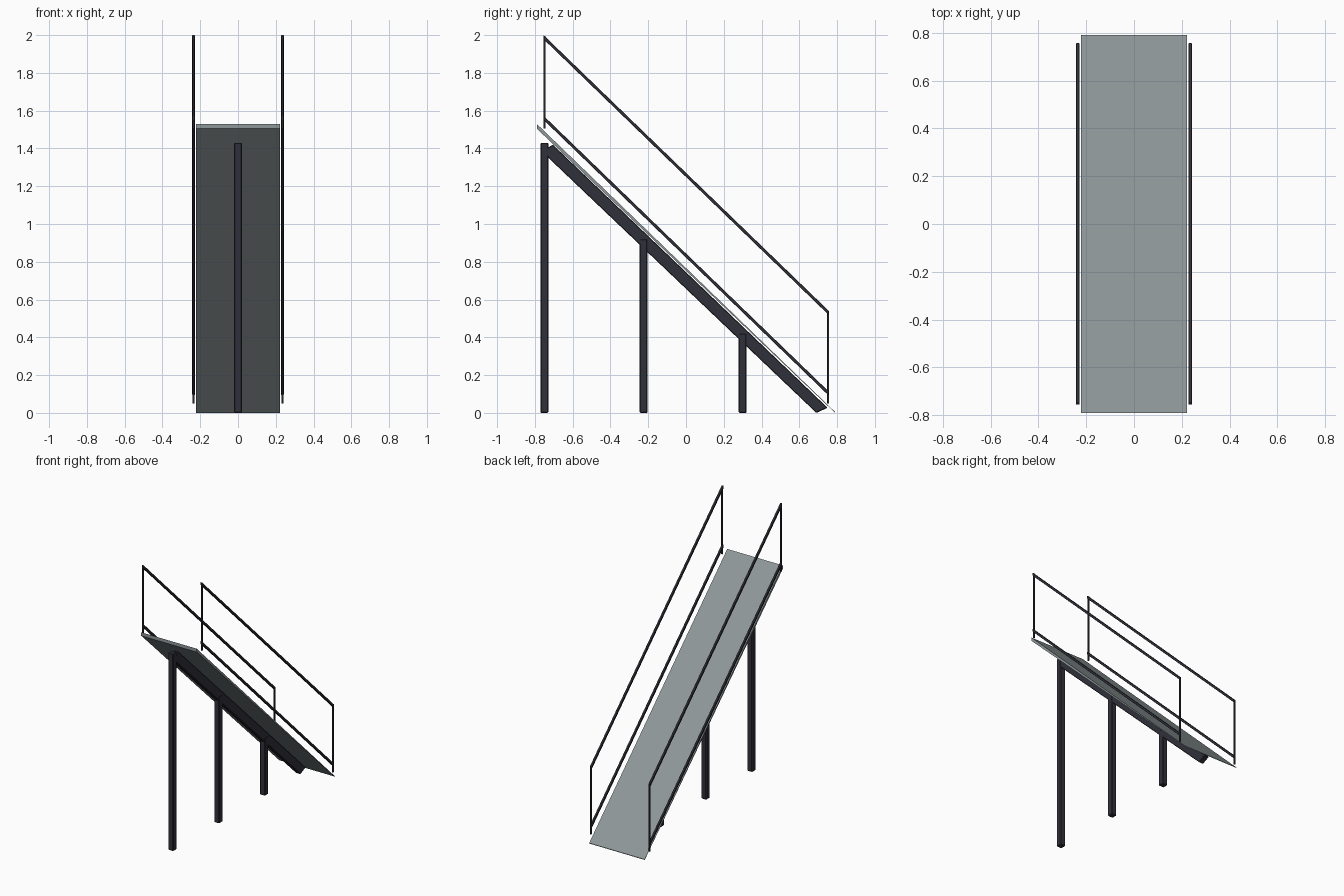
import bpy
import bmesh
from mathutils import Vector

cube = bpy.data.objects.get("Cube")
if cube:
    bpy.data.objects.remove(cube, do_unlink=True)


def material(name, rgb):
    mat = bpy.data.materials.new(name)
    mat.use_nodes = True
    mat.diffuse_color = (*rgb, 1)
    mat.node_tree.nodes["Principled BSDF"].inputs["Base Color"].default_value = (*rgb, 1)
    return mat


slab_grey = material("slab grey", (0.27, 0.31, 0.32))
dark_steel = material("dark steel", (0.03, 0.03, 0.042))


def extrude_profile(name, profile, x, width, mat, bevel=0):
    """Extrude a (y, z) outline along x, centred on the given x."""
    bm = bmesh.new()
    face = bm.faces.new([bm.verts.new((x - width / 2, y, z)) for y, z in profile])
    extruded = bmesh.ops.extrude_face_region(bm, geom=[face])["geom"]
    verts = [v for v in extruded if isinstance(v, bmesh.types.BMVert)]
    bmesh.ops.translate(bm, verts=verts, vec=Vector((width, 0, 0)))
    bmesh.ops.recalc_face_normals(bm, faces=bm.faces)
    mesh = bpy.data.meshes.new(name)
    bm.to_mesh(mesh)
    bm.free()
    mesh.materials.append(mat)
    obj = bpy.data.objects.new(name, mesh)
    bpy.context.collection.objects.link(obj)
    if bevel:
        mod = obj.modifiers.new("Chamfer", "BEVEL")
        mod.width = bevel
        mod.segments = 1
    return obj


def upright(name, y, bottom, top, x, size, bevel):
    h = size / 2
    outline = [(y - h, bottom), (y + h, bottom), (y + h, top), (y - h, top)]
    extrude_profile(name, outline, x, size, dark_steel, bevel)


# Sloping slab, tapering towards the ground
extrude_profile("ramp_slab", [(-0.79, 1.505), (0.79, 0), (0.79, 0.004), (-0.79, 1.53)],
                0, 0.445, slab_grey)

# Central beam under the slab
extrude_profile("support_beam", [(-0.765, 1.385), (0.69, 0), (0.75, 0.027), (-0.705, 1.42)],
                0, 0.038, dark_steel, 0.004)

# Support posts
for label, y, top in (("tall", -0.75, 1.43), ("middle", -0.224, 0.92), ("short", 0.3, 0.42)):
    upright(label + "_post", y, 0, top, 0, 0.042, 0.005)

# Handrails on both sides
RAIL_Y, DROP, HALF = 0.755, 1.46, 0.011
for side, x in (("left", 0.235), ("right", -0.235)):
    for label, z in (("upper", 1.99), ("lower", 1.563)):
        low = z - DROP
        outline = [(-RAIL_Y, z - HALF), (RAIL_Y, low - HALF),
                   (RAIL_Y, low + HALF), (-RAIL_Y, z + HALF)]
        extrude_profile(f"{side}_{label}_rail", outline, x, 0.015, dark_steel, 0.002)
    for label, y, bottom in (("top", -0.75, 1.505), ("foot", 0.752, 0.05)):
        upright(f"{side}_{label}_baluster", y, bottom, bottom + 0.49, x, 0.011, 0.0015)
